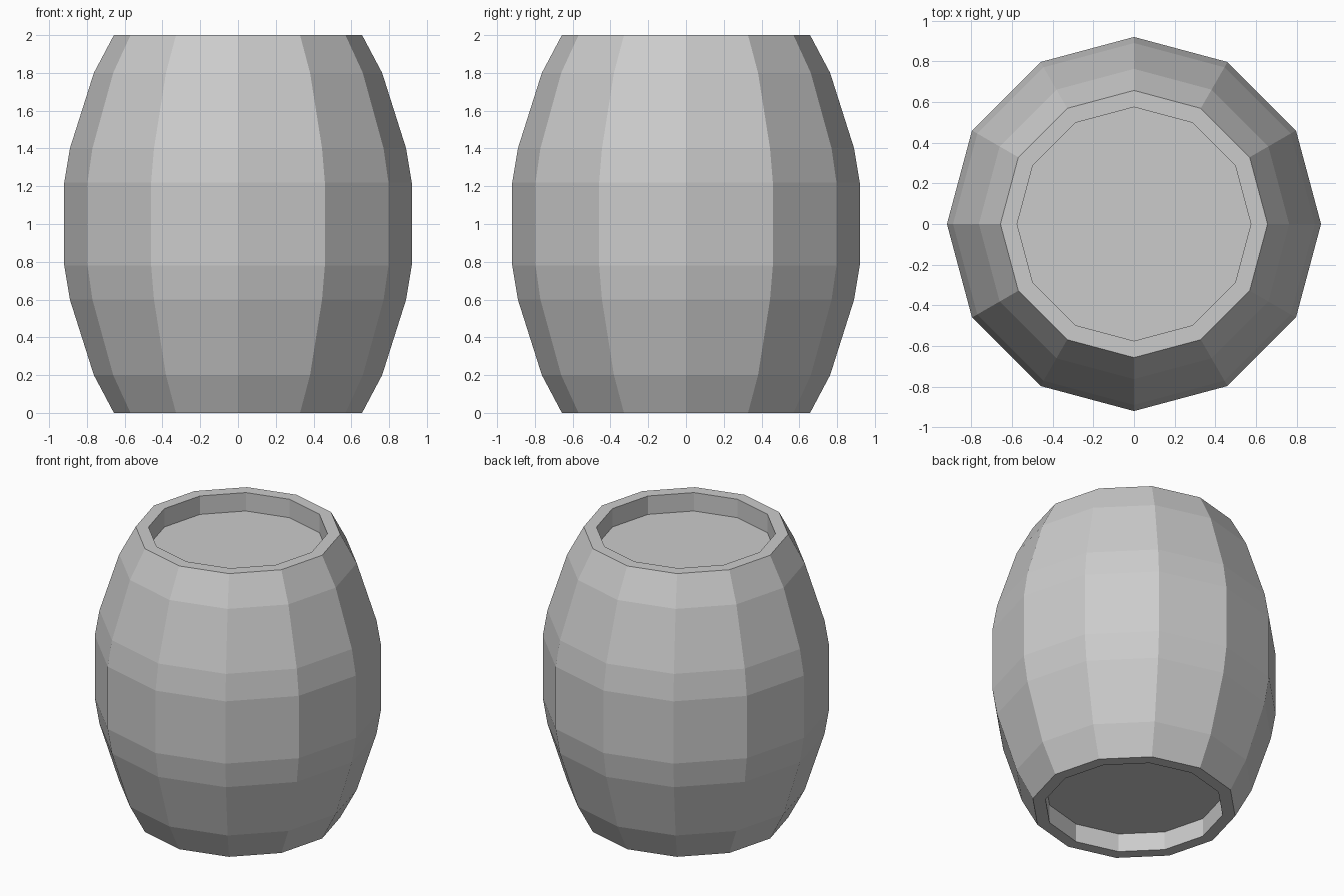
import bpy, bmesh
from math import cos, sin, tau

if "Cube" in bpy.data.objects:
    bpy.data.objects.remove(bpy.data.objects["Cube"])

SIDES = 12
HEAD_R, RECESS = 0.575, 0.13


def ring(bm, r, z):
    return [bm.verts.new((r * cos(tau * i / SIDES), r * sin(tau * i / SIDES), z))
            for i in range(SIDES)]


def lathe(name, profile):
    """Revolve a (radius, z) profile, bottom to top, and cap both ends."""
    bm = bmesh.new()
    rings = [ring(bm, r, z) for r, z in profile]
    for a, b in zip(rings, rings[1:]):
        for i in range(SIDES):
            j = (i + 1) % SIDES
            bm.faces.new((a[i], a[j], b[j], b[i]))
    # Flat barrel heads close the recessed ends
    bm.faces.new(rings[0][::-1])
    bm.faces.new(rings[-1])
    bmesh.ops.recalc_face_normals(bm, faces=bm.faces)
    mesh = bpy.data.meshes.new(name)
    bm.to_mesh(mesh)
    bm.free()
    obj = bpy.data.objects.new(name, mesh)
    bpy.context.collection.objects.link(obj)
    return obj


# Lower half: recessed head, rim, end hoop, staves, belly hoop
lower = [(HEAD_R, RECESS), (HEAD_R, 0), (0.657, 0),
         (0.763, 0.2), (0.89, 0.6), (0.92, 0.78)]
# Upper half mirrors the lower one
upper = [(r, 2 - z) for r, z in reversed(lower)]
lathe("barrel", lower + upper)
